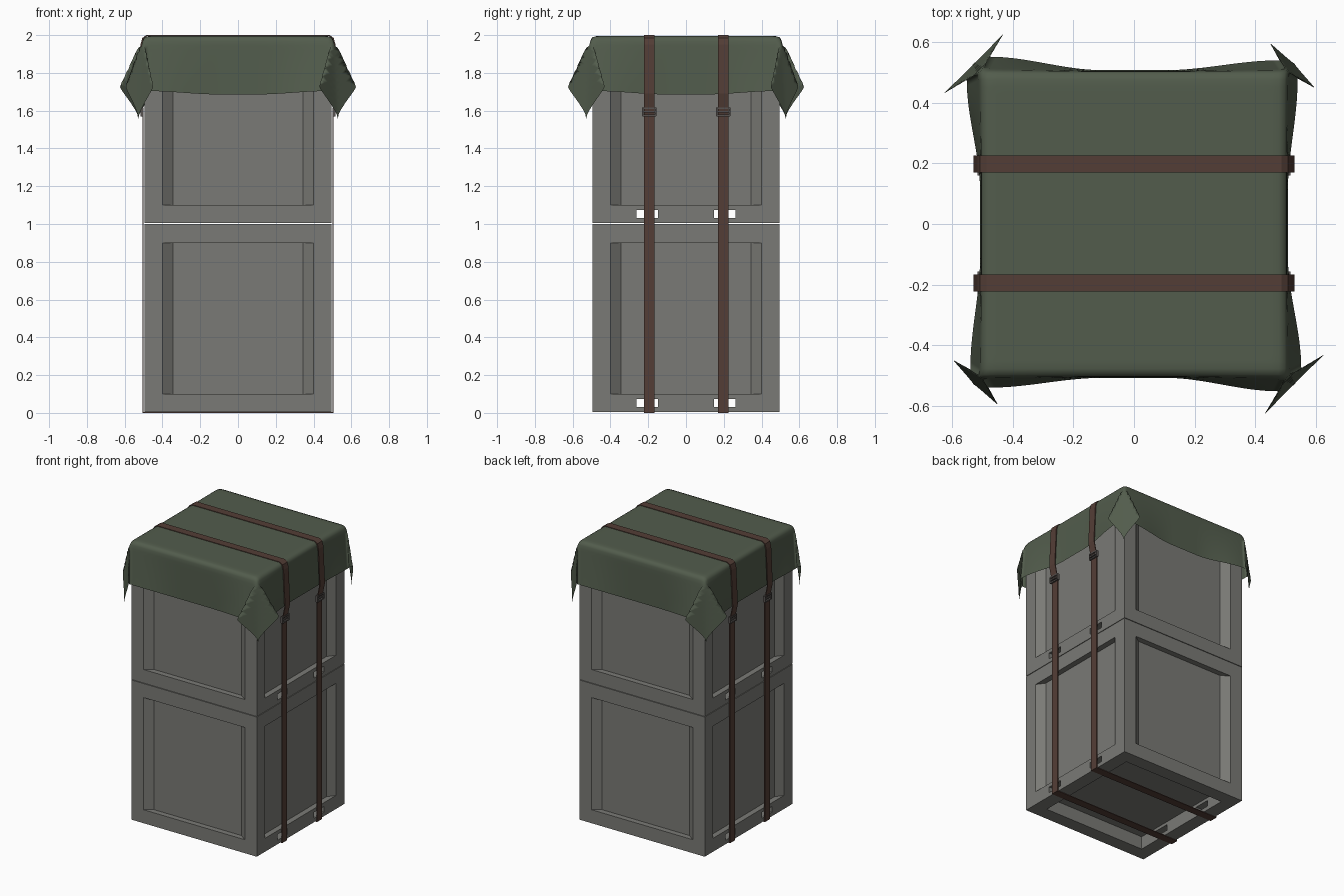
import bpy, bmesh, math
from mathutils import Vector

if "Cube" in bpy.data.objects:
    bpy.data.objects.remove(bpy.data.objects["Cube"])


def material(name, rgb):
    m = bpy.data.materials.new(name)
    m.diffuse_color = (*rgb, 1)
    m.use_nodes = True
    m.node_tree.nodes["Principled BSDF"].inputs["Base Color"].default_value = m.diffuse_color
    return m


GREY = material("crate grey", (0.195, 0.195, 0.18))
GREEN = material("canvas green", (0.085, 0.108, 0.073))
BROWN = material("strap brown", (0.088, 0.048, 0.037))
METAL = material("buckle grey", (0.095, 0.085, 0.08))


def make(name, bm, mat):
    bmesh.ops.recalc_face_normals(bm, faces=bm.faces)
    me = bpy.data.meshes.new(name)
    bm.to_mesh(me)
    bm.free()
    me.materials.append(mat)
    ob = bpy.data.objects.new(name, me)
    bpy.context.collection.objects.link(ob)
    return ob


def box(bm, x0, x1, y0, y1, z0, z1):
    vs = bmesh.ops.create_cube(bm, size=1)["verts"]
    for v in vs:
        v.co = Vector(((x0, x1)[v.co.x > 0], (y0, y1)[v.co.y > 0], (z0, z1)[v.co.z > 0]))


def prism(bm, loop_a, loop_b):
    a = [bm.verts.new(p) for p in loop_a]
    b = [bm.verts.new(p) for p in loop_b]
    n = len(a)
    for i in range(n):
        bm.faces.new((a[i], a[(i + 1) % n], b[(i + 1) % n], b[i]))
    bm.faces.new(a)
    bm.faces.new(b[::-1])


# Crates: recessed side panels with sloping uprights, hollow base, strap slots
def crate(name, z, height):
    bm = bmesh.new()
    box(bm, -0.495, 0.495, -0.495, 0.495, z + 0.004, z + height)
    ob = make(name, bm, GREY)

    panels, base, slots = bmesh.new(), bmesh.new(), bmesh.new()
    profile = [(-0.4, -0.495), (-0.43, -0.535), (0.43, -0.535), (0.4, -0.495),
               (0.345, -0.455), (-0.345, -0.455)]
    for k in range(4):
        c, s = round(math.cos(k * math.pi / 2)), round(math.sin(k * math.pi / 2))
        pts = [(x * c - y * s, x * s + y * c) for x, y in profile]
        prism(panels, [(x, y, z + 0.1) for x, y in pts], [(x, y, z + 0.9) for x, y in pts])
    box(base, -0.4, 0.4, -0.4, 0.4, z - 0.1, z + 0.095)
    for s in (-1, 1):
        box(slots, -0.7, 0.7, s * 0.205 - 0.058, s * 0.205 + 0.058, z + 0.032, z + 0.074)

    cutters = [make("cutter", b, GREY) for b in (panels, base, slots)]
    for cut in cutters:
        mod = ob.modifiers.new("cut", "BOOLEAN")
        mod.operation, mod.solver, mod.object = "DIFFERENCE", "EXACT", cut
    bpy.context.view_layer.update()
    ob_eval = ob.evaluated_get(bpy.context.evaluated_depsgraph_get())
    me = bpy.data.meshes.new_from_object(ob_eval)
    ob.modifiers.clear()
    ob.data = me
    for cut in cutters:
        bpy.data.objects.remove(cut)


crate("lower_crate", 0, 1.0)
crate("upper_crate", 1, 0.96)

# Tarpaulin: square cloth folded over the edges, with two flared folds per corner
H, TOP, STEPS, HALF = 0.503, 1.995, 64, 0.8


def smooth(t):
    t = min(max(t, 0), 1)
    return t * t * (3 - 2 * t)


def ear(t, amp):
    keys = [(0.16 * amp, -0.08, -0.97), (0.37 * amp, -0.22 * amp, -0.8), (0.06, 0.06, -1.03)]
    k0, k1, f = (0, 1, t / 0.55) if t < 0.55 else (1, 2, (t - 0.55) / 0.45)
    return Vector(keys[k0]).lerp(Vector(keys[k1]), smooth(f))


def drape(u, v):
    sx, sy = math.copysign(1, u), math.copysign(1, v)
    amp = 1.0 if sx * sy < 0 else 0.75
    p, q = abs(u), abs(v)
    swap = q > p
    if swap:
        p, q = q, p
    a, b = max(p - 0.5, 0), max(q - 0.5, 0)
    if b > 1e-6:
        d = ear(math.atan2(b, a) / (math.pi / 4), amp) * math.hypot(a, b)
        r = Vector((H, H, TOP)) + d
    elif a > 1e-6:
        e = smooth((q - 0.1) / 0.4)
        r = Vector((H + a * (0.012 * (1 - e) + 0.16 * amp * e),
                    q * H / 0.5 - a * 0.08 * e, TOP - a * (1.03 - 0.06 * e)))
    else:
        r = Vector((p * H / 0.5, q * H / 0.5, TOP))
    x, y = (r.y, r.x) if swap else (r.x, r.y)
    return (sx * x, sy * y, r.z)


bm = bmesh.new()
bmesh.ops.create_grid(bm, x_segments=STEPS, y_segments=STEPS, size=HALF)
for v in bm.verts:
    v.co = drape(round(v.co.x, 4), round(v.co.y, 4))
rim = [v for v in bm.verts if v.co.z > 1.93]
for _ in range(3):
    bmesh.ops.smooth_vert(bm, verts=rim, factor=0.5, use_axis_x=True, use_axis_y=True, use_axis_z=True)
for f in bm.faces:
    f.smooth = True
tarp = make("tarpaulin", bm, GREEN)
# keep the cloth's outside facing up
if sum(p.normal.z * p.area for p in tarp.data.polygons) < 0:
    tarp.data.flip_normals()

# Straps: closed ribbons round the whole stack
half = [(0.505, 0), (0.505, 1.58), (0.528, 1.69), (0.516, 1.95), (0.507, 1.985), (0.485, 2.0)]
outer = half + [(-x, z) for x, z in reversed(half)]
inner = [(x - math.copysign(0.006, x), z + (0.005 if z < 0.5 else -0.004 if z > 1.9 else 0))
         for x, z in outer]
for name, y in (("front_strap", -0.195), ("back_strap", 0.198)):
    bm = bmesh.new()
    rings = []
    for pts, yy in ((outer, y - 0.028), (outer, y + 0.028), (inner, y + 0.028), (inner, y - 0.028)):
        rings.append([bm.verts.new((x, yy, z)) for x, z in pts])
    n = len(outer)
    for k in range(4):
        a, b = rings[k], rings[(k + 1) % 4]
        for i in range(n):
            j = (i + 1) % n
            bm.faces.new((a[i], a[j], b[j], b[i]))
    make(name, bm, BROWN)

    # Buckles: small three-bar frames on both sides
    for side, s in (("right", 1), ("left", -1)):
        bm = bmesh.new()
        x0, x1 = sorted((s * 0.499, s * 0.516))
        for z in (1.575, 1.594, 1.613):
            box(bm, x0, x1, y - 0.036, y + 0.036, z - 0.005, z + 0.005)
        for e in (-1, 1):
            c = y + e * 0.034
            box(bm, x0, x1, c - 0.004, c + 0.004, 1.572, 1.616)
        make(side + "_buckle_" + name, bm, METAL)
